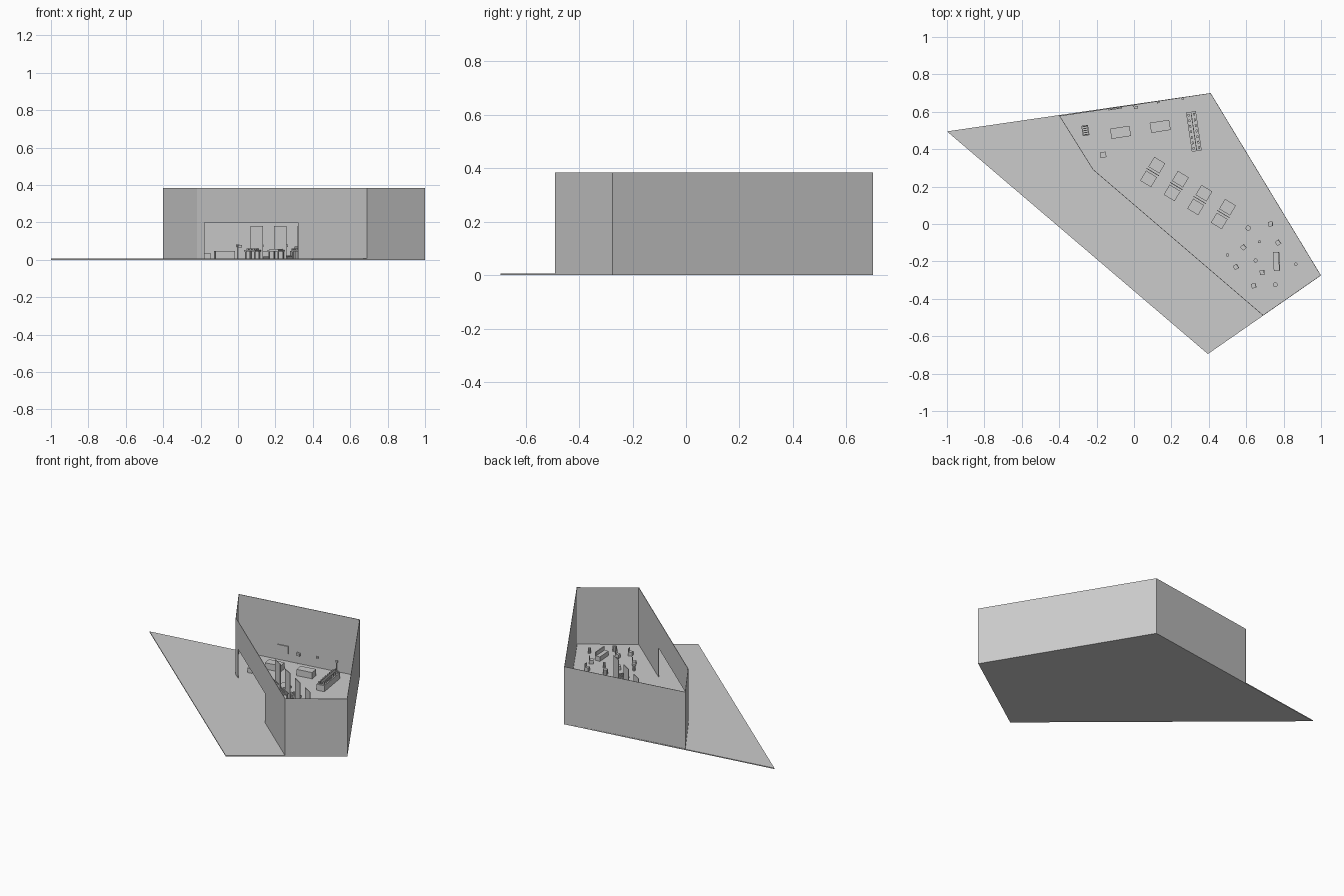
import bpy, bmesh, math
from mathutils import Vector, Matrix

if "Cube" in bpy.data.objects:
    bpy.data.objects.remove(bpy.data.objects["Cube"])

FLOOR = 0.006
TOP = 0.385


def box(name, x, y, z0, sx, sy, sz, rot=0.0):
    bm = bmesh.new()
    bmesh.ops.create_cube(bm, size=1)
    bmesh.ops.scale(bm, vec=(sx, sy, sz), verts=bm.verts)
    me = bpy.data.meshes.new(name)
    bm.to_mesh(me)
    bm.free()
    ob = bpy.data.objects.new(name, me)
    ob.location = (x, y, z0 + sz / 2)
    ob.rotation_euler.z = math.radians(rot)
    bpy.context.collection.objects.link(ob)
    return ob


def prism(name, outline, z0, z1):
    bm = bmesh.new()
    f = bm.faces.new([bm.verts.new((x, y, z0)) for x, y in outline])
    r = bmesh.ops.extrude_face_region(bm, geom=[f])
    up = [v for v in r["geom"] if isinstance(v, bmesh.types.BMVert)]
    bmesh.ops.translate(bm, vec=(0, 0, z1 - z0), verts=up)
    bmesh.ops.recalc_face_normals(bm, faces=bm.faces)
    me = bpy.data.meshes.new(name)
    bm.to_mesh(me)
    bm.free()
    ob = bpy.data.objects.new(name, me)
    bpy.context.collection.objects.link(ob)
    return ob


def wall(name, a, b, t0=0.0, t1=1.0, z0=FLOOR, z1=TOP, thick=0.003):
    # thin slab between two plan points, thickness towards the room
    a, b = Vector(a), Vector(b)
    p, q = a.lerp(b, t0), a.lerp(b, t1)
    d = (b - a).normalized()
    n = Vector((d.y, -d.x)) * thick
    prism(name, [p, q, q + n, p + n], z0, z1)


def local(x, y, rot, u, v):
    c, s = math.cos(math.radians(rot)), math.sin(math.radians(rot))
    return x + c * u - s * v, y + s * u + c * v


# ground slab
prism("ground", [(-1, .495), (.395, -.695), (1, -.275), (.41, .7)], 0, FLOOR)

# room walls, clockwise so the inside is on the right
P = [(-.4, .578), (.41, .7), (1, -.275), (.69, -.49), (-.22, .29)]
wall("back_wall", P[0], P[1])
wall("right_wall", P[1], P[2])
wall("end_wall", P[2], P[3])
wall("left_wall", P[4], P[0])
# front wall with a wide entrance
T0, T1 = .407, .956
wall("front_wall_long", P[3], P[4], 0, T0)
wall("front_wall_short", P[3], P[4], T1, 1)
wall("front_wall_lintel", P[3], P[4], T0, T1, .2)

# four display bays: panel, rear pad, front table
ROT = -31
for i in range(4):
    cx, cy = .1 + .126 * i, .278 - .075 * i
    box("display_panel", cx, cy, FLOOR, .078, .004, .174, ROT)
    px, py = local(cx, cy, ROT, 0, .043)
    box("rear_pad", px, py, FLOOR, .068, .062, .012, ROT)
    if i == 1:
        for k in range(4):
            qx, qy = local(px, py, ROT, 0, -.024 + .016 * k)
            box("pad_slat", qx, qy, FLOOR + .012, .055, .006, .006, ROT)
    tx, ty = local(cx, cy, ROT, 0, -.043)
    box("table_top", tx, ty, .044, .068, .062, .008, ROT)
    for u in (-.028, .028):
        for v in (-.025, .025):
            qx, qy = local(tx, ty, ROT, u, v)
            box("table_leg", qx, qy, FLOOR, .006, .006, .038, ROT)
    if i in (0, 2):
        # small samples in a grid
        n = 3 if i == 0 else 2
        for a in range(n):
            for b in range(n):
                u = (a - (n - 1) / 2) * .019
                v = (b - (n - 1) / 2) * .018
                qx, qy = local(tx, ty, ROT, u, v)
                box("table_sample", qx, qy, .052, .009, .009, .008, ROT)
    else:
        # rows of long samples
        for k in range(5):
            qx, qy = local(tx, ty, ROT, 0, -.022 + .011 * k)
            box("table_strip", qx, qy, .052, .052, .005, .006, ROT)

# counters near the back wall
for x, y in ((-.072, .49), (.14, .522)):
    box("counter", x, y, FLOOR, .105, .055, .042, 9)

# small rack and seat near the entrance corner
box("rack_body", -.26, .5, FLOOR, .036, .056, .03, 9)
for k in range(5):
    qx, qy = local(-.26, .5, 9, 0, -.022 + .011 * k)
    box("rack_item", qx, qy, FLOOR + .03, .03, .005, .012, 9)
box("corner_seat", -.165, .37, FLOOR, .032, .03, .03, 9)

# long shelf with two rows of goods
SX, SY = .32, .495
box("long_shelf", SX, SY, FLOOR, .053, .212, .04, 8.5)
for side in (-1, 1):
    for k in range(7):
        qx, qy = local(SX, SY, 8.5, side * .015, -.09 + .03 * k)
        box("shelf_goods", qx, qy, FLOOR + .04, .01, .014, .014, 8.5)
box("shelf_spine", SX, SY, FLOOR + .04, .004, .2, .024, 8.5)

# wall picture and small fixtures on posts
box("wall_picture", -.1, .616, .058, .072, .006, .05, 8.6)
box("wall_fixture", .01, .624, .065, .022, .014, .015, 8.6)
for k in range(1, 4):
    x = -.13 + .13 * k
    y = .578 + (x + .4) * .1506 - .008
    box("fixture_post", x, y, FLOOR, .003, .003, .062, 8.6)
    box("fixture_head", x, y, .068, .013, .008, .013, 8.6)

# seating cluster: low boxes and round stools
SEATS = [(.73, 0, 5), (.585, -.125, 40), (.77, -.1, 35), (.545, -.23, 30),
         (.685, -.26, 5), (.64, -.33, 15)]
for x, y, r in SEATS:
    box("seat_box", x, y, FLOOR, .025, .025, .025, r)
    qx, qy = local(x, y, r, .0105, 0)
    box("seat_back", qx, qy, FLOOR + .025, .004, .025, .022, r)
STOOLS = [(.61, -.022, .014), (.67, -.095, .008), (.5, -.165, .009),
          (.65, -.195, .011), (.865, -.215, .009), (.755, -.325, .013)]
for x, y, r in STOOLS:
    prism("round_stool", [(x + r * math.cos(k * math.tau / 10),
                           y + r * math.sin(k * math.tau / 10))
                          for k in range(10)], FLOOR, .04)

# bench with back in the seating cluster
box("bench_seat", .762, -.2, FLOOR, .034, .1, .03, 3)
box("bench_back", .776, -.2, FLOOR + .03, .006, .1, .025, 3)
